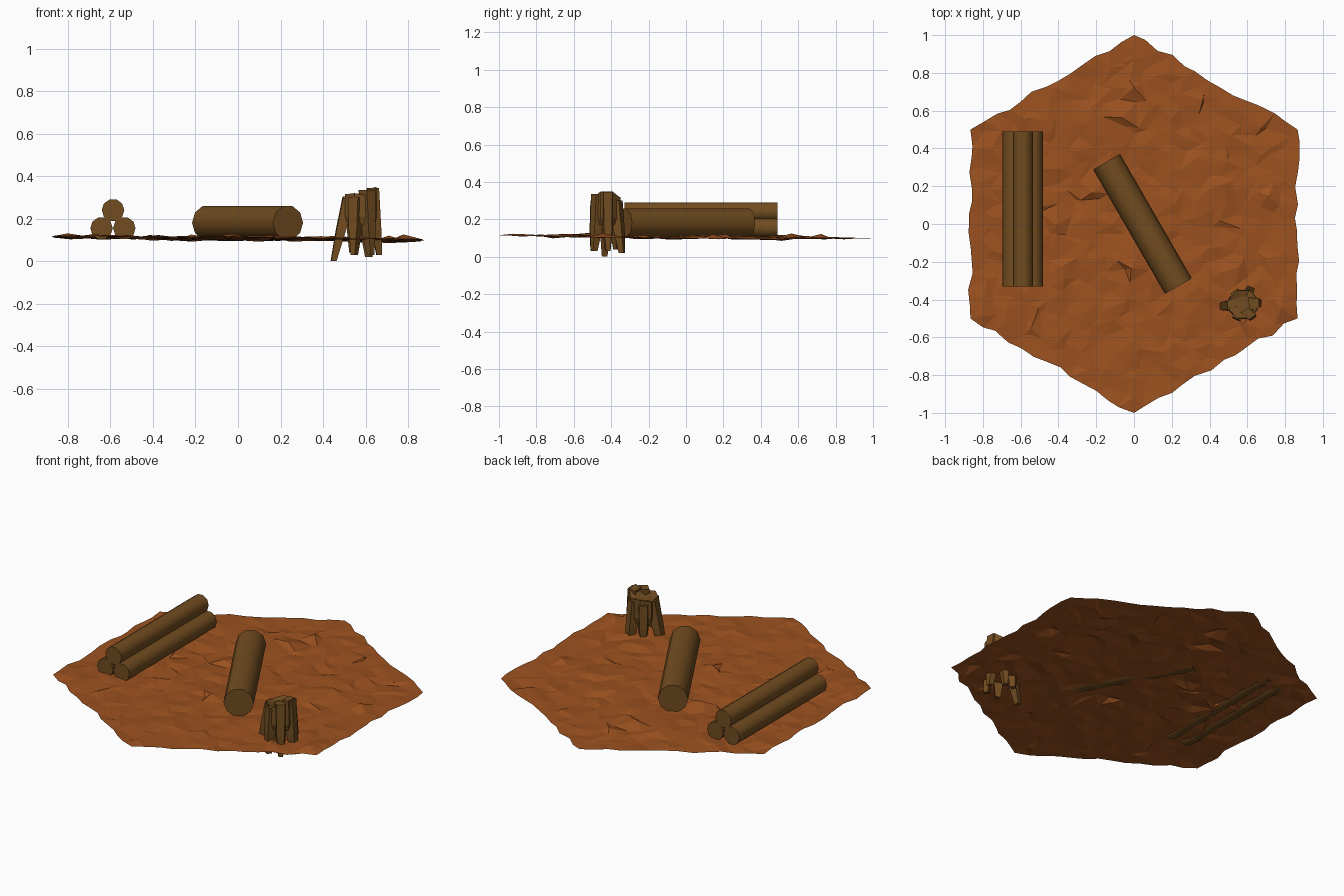
import bpy, bmesh, math, random
from mathutils import Vector, Matrix, noise

if "Cube" in bpy.data.objects:
    bpy.data.objects.remove(bpy.data.objects["Cube"])

random.seed(4)


def material(name, rgb):
    m = bpy.data.materials.new(name)
    m.diffuse_color = (*rgb, 1)
    m.use_nodes = True
    m.node_tree.nodes["Principled BSDF"].inputs["Base Color"].default_value = m.diffuse_color
    return m


DIRT = material("dirt", (0.33, 0.083, 0.014))
WOOD = material("wood", (0.165, 0.072, 0.014))


def make(name, bm, mat):
    bmesh.ops.recalc_face_normals(bm, faces=bm.faces)
    me = bpy.data.meshes.new(name)
    bm.to_mesh(me)
    bm.free()
    me.materials.append(mat)
    ob = bpy.data.objects.new(name, me)
    bpy.context.collection.objects.link(ob)
    return ob


def loft(bm, rings):
    """Skin a list of equal-length point rings and cap both ends."""
    vs = [[bm.verts.new(p) for p in r] for r in rings]
    n = len(vs[0])
    for a, b in zip(vs, vs[1:]):
        for i in range(n):
            j = (i + 1) % n
            bm.faces.new((a[i], a[j], b[j], b[i]))
    bm.faces.new(vs[0])
    bm.faces.new(vs[-1][::-1])


# Ground: hexagonal sheet of jittered triangles
N = 13
bm = bmesh.new()
grid = {}
for q in range(-N, N + 1):
    for r in range(max(-N, -q - N), min(N, -q + N) + 1):
        ring = max(abs(q), abs(r), abs(q + r))
        x = math.sqrt(3) / 2 * q / N
        y = (r + q / 2) / N
        corner = ring == N and 0 in (q, r, q + r)
        edge = ring == N
        j = 0 if corner else (0.014 if edge else 0.032)
        x += random.uniform(-j, j)
        y += random.uniform(-j, j)
        z = 0.107 - 0.009 * x - 0.008 * y
        if not edge:
            z += 0.010 * noise.noise(Vector((x * 3, y * 3, 1.7))) + random.uniform(-0.008, 0.008)
            if random.random() < 0.04:
                z += 0.014
        grid[q, r] = bm.verts.new((x, y, z))
for (q, r), v in grid.items():
    a, b, c = grid.get((q + 1, r)), grid.get((q, r + 1)), grid.get((q + 1, r - 1))
    if a and b:
        bm.faces.new((v, a, b))
    if a and c:
        bm.faces.new((v, c, a))
ground = make("ground", bm, DIRT)
if sum(p.normal.z for p in ground.data.polygons) < 0:
    ground.data.flip_normals()


# Logs: ten-sided cylinders with a flat facet on top
def log(name, centre, radius, length, turn=0):
    bm = bmesh.new()
    loft(bm, [[(radius * math.cos(k * math.tau / 10), y, radius * math.sin(k * math.tau / 10))
               for k in range(10)] for y in (-length / 2, length / 2)])
    bm.transform(Matrix.Translation(centre) @ Matrix.Rotation(turn, 4, 'Z'))
    ob = make(name, bm, WOOD)
    bpy.ops.object.select_all(action='DESELECT')
    bpy.context.view_layer.objects.active = ob
    ob.select_set(True)
    bpy.ops.object.shade_smooth_by_angle(angle=math.radians(40))


log("stacked_log_left", (-0.642, 0.08, 0.155), 0.053, 0.82)
log("stacked_log_right", (-0.535, 0.08, 0.155), 0.053, 0.82)
log("stacked_log_top", (-0.588, 0.08, 0.24), 0.053, 0.82)
log("fallen_log", (0.045, 0, 0.181), 0.082, 0.76, math.radians(30))

# Stump: broken trunk with a raised splinter on its right side
C = Vector((0.578, -0.425, 0))
tops = [0.35, 0.315, 0.32, 0.305, 0.315, 0.32, 0.31, 0.35]


def stump_ring(radius, zs):
    return [C + Vector((radius * math.cos((k + 0.5) * math.tau / 8),
                        radius * math.sin((k + 0.5) * math.tau / 8), z)) for k, z in enumerate(zs)]


bm = bmesh.new()
loft(bm, [stump_ring(0.072, [0.17] * 8), stump_ring(0.083, [0.21] * 8),
          stump_ring(0.080, tops), stump_ring(0.045, [z - 0.008 for z in tops])])
make("stump", bm, WOOD)

# Roots: tapered wedges from the trunk rim to splayed tips (angle, reach, tip z, top z)
roots = [(5, 0.10, 0.03, 0.345), (65, 0.105, 0.02, 0.30), (125, 0.08, 0.04, 0.29),
         (185, 0.142, 0.0, 0.305), (245, 0.09, 0.03, 0.30), (305, 0.095, 0.03, 0.335)]
for i, (deg, reach, z0, z1) in enumerate(roots):
    a = math.radians(deg)
    out = Vector((math.cos(a), math.sin(a), 0))
    side = Vector((-out.y, out.x, 0))

    def section(inner, outer, half, z):
        return [C + out * inner - side * half + Vector((0, 0, z)),
                C + out * outer - side * half * 0.7 + Vector((0, 0, z)),
                C + out * outer + side * half * 0.7 + Vector((0, 0, z)),
                C + out * inner + side * half + Vector((0, 0, z))]

    bm = bmesh.new()
    loft(bm, [section(reach - 0.026, reach, 0.015, z0),
              section(0.5 * reach, 0.5 * (reach + 0.09), 0.030, 0.15),
              section(0.03, 0.084, 0.034, z1)])
    make(f"stump_root_{i + 1}", bm, WOOD)
